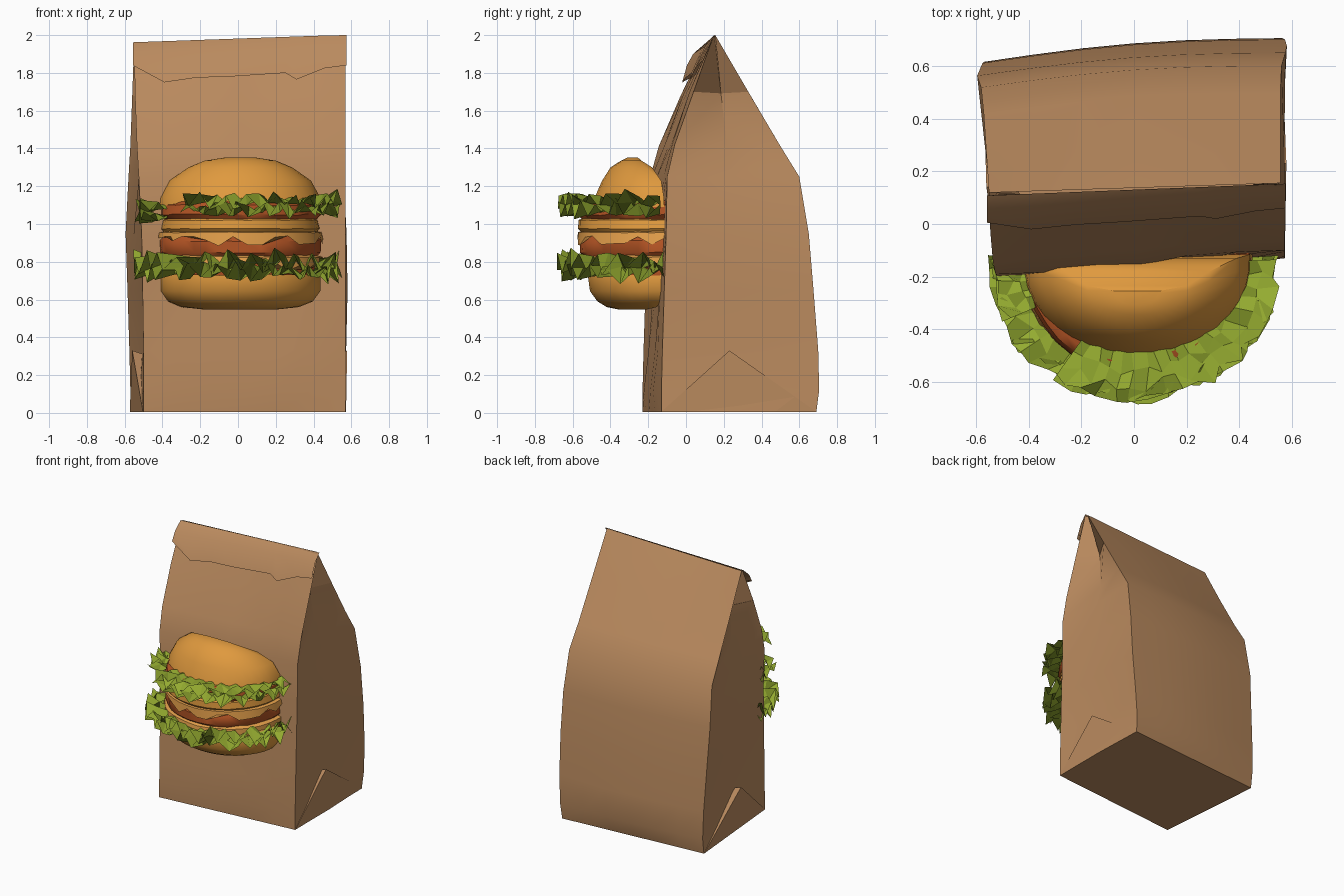
import bpy, bmesh, math, random

if "Cube" in bpy.data.objects:
    bpy.data.objects.remove(bpy.data.objects["Cube"])

random.seed(4)


def material(name, col):
    m = bpy.data.materials.new(name)
    m.diffuse_color = (*col, 1)
    m.use_nodes = True
    m.node_tree.nodes["Principled BSDF"].inputs["Base Color"].default_value = m.diffuse_color
    return m


PAPER = material("kraft paper", (0.50, 0.26, 0.115))
BUN = material("toasted bun", (0.74, 0.32, 0.048))
CHEESE = material("cheese", (0.78, 0.35, 0.07))
PATTY = material("patty", (0.46, 0.09, 0.018))
LETTUCE = material("lettuce", (0.30, 0.41, 0.03))


def build(name, verts, faces, mat, angle=None):
    me = bpy.data.meshes.new(name)
    me.from_pydata(verts, [], faces)
    bm = bmesh.new()
    bm.from_mesh(me)
    bmesh.ops.recalc_face_normals(bm, faces=bm.faces)
    bm.to_mesh(me)
    bm.free()
    me.materials.append(mat)
    ob = bpy.data.objects.new(name, me)
    bpy.context.collection.objects.link(ob)
    if angle:
        bpy.ops.object.select_all(action='DESELECT')
        ob.select_set(True)
        bpy.context.view_layer.objects.active = ob
        bpy.ops.object.shade_smooth_by_angle(angle=math.radians(angle))
    return ob


def bridge(rings, n, closed=True):
    return [(r * n + i, r * n + (i + 1) % n, (r + 1) * n + (i + 1) % n, (r + 1) * n + i)
            for r in range(rings - 1) for i in range(n if closed else n - 1)]


# --- Paper bag: z, front y and back y of right edge, front-left x, back-left x, gusset inset
LEVELS = [(0.005, -.13, .69, -.50, -.57, 0), (.12, -.13, .705, -.50, -.57, .01),
          (.33, -.125, .70, -.50, -.575, .03), (.65, -.115, .675, -.505, -.585, .01),
          (.95, -.105, .65, -.51, -.595, .0), (1.25, -.10, .60, -.525, -.58, .03),
          (1.42, -.06, .495, -.535, -.57, .08), (1.7, .04, .33, -.545, -.56, .10),
          (2.0, .148, .155, -.55, -.55, .12)]
COLS = 7
verts = []
for k, (z, yf, yb, xf, xb, inset) in enumerate(LEVELS):
    t = z / 2
    drop = .04 * t ** 4                      # left end of the ridge sits lower
    skew = .10 - .06 * t ** 4                # bag is turned a little
    edge = k in (0, len(LEVELS) - 1)
    xr_b = .555 + .025 * math.sin(math.pi * min(t * 1.5, 1))

    def dent():
        return 0 if edge else random.uniform(-.012, .012)

    for i in range(COLS):                    # front panel
        u = i / (COLS - 1)
        verts.append((xf + (.57 - xf) * u, yf - skew * (1 - u) + dent() * (0 < u < 1),
                      z - drop * (1 - u)))
    verts.append((.57 - inset, (yf + yb) / 2, z - .01 * t))
    for i in range(COLS):                    # back panel
        u = 1 - i / (COLS - 1)
        bulge = 0 if edge else .025 * math.sin(math.pi * u)
        verts.append((xb + (xr_b - xb) * u, yb - skew * .9 * (1 - u) + bulge,
                      z - drop * (1 - u)))
    verts.append(((xf + xb) / 2 + inset, (yf + yb) / 2 - skew, z - drop - .01 * t))
n = 2 * COLS + 2
build("paper_bag", verts, bridge(len(LEVELS), n) + [tuple(range(n))], PAPER, 28)

# --- Triangular folds at the foot of both bag sides
for name, tri in (("right_base_fold", [(.572, -.13, .006), (.56, .69, .006), (.578, .23, .33), (.53, .23, .31)]),
                  ("left_base_fold", [(-.503, -.23, .006), (-.573, .60, .006), (-.56, .14, .33), (-.50, .14, .31)])):
    build(name, tri, [(0, 1, 2), (0, 2, 3), (1, 3, 2)], PAPER)

# --- Folded-over top flap with an uneven hem
HEM = [(-.557, 1.84), (-.39, 1.75), (-.22, 1.775), (-.05, 1.78), (.25, 1.80),
       (.31, 1.765), (.46, 1.825), (.575, 1.84)]
rows = [[], [], [], []]
for x, zb in HEM:
    u = (x + .557) / 1.132
    top, ridge = 1.962 + .04 * u, .105 + .045 * u

    def paper_y(z):
        return ridge - .37 * (top - z)
    lift = .055 - .025 * u
    rows[0].append((x, ridge + .003, min(top, 2)))
    rows[1].append((x, paper_y(top - .06) - lift * .8, top - .06))
    rows[2].append((x, paper_y(zb) - lift, zb))
    rows[3].append((x, paper_y(zb) - .004, zb + .025))
build("top_flap", sum(rows, []), bridge(4, len(HEM), False), PAPER, 25)

# --- Burger layers: half discs standing out of the bag front
SEG = 20


def half_disc(name, rows, mat, wobble=0.0, droop=0.0, cx=.012):
    """rows = (z, half width, depth, centre y); droop hangs corners off the last row."""
    verts = []
    for k, (z, rx, ry, cy) in enumerate(rows):
        for i in range(SEG):
            a = math.pi - .1 + (math.pi + .2) * i / (SEG - 1)
            s = 1 + random.uniform(-wobble, wobble)
            hang = droop * random.random() ** 2 if k == len(rows) - 1 else 0
            verts.append((cx + rx * s * math.cos(a), cy + ry * s * math.sin(a),
                          z - hang + random.uniform(-wobble, wobble) * .3))
    last = (len(rows) - 1) * SEG
    faces = bridge(len(rows), SEG) + [tuple(range(SEG)), tuple(range(last, last + SEG))]
    return build(name, verts, faces, mat, 40)


half_disc("bottom_bun", [(.77, .41, .36, -.15), (.72, .425, .37, -.15), (.645, .425, .36, -.15),
                         (.59, .385, .31, -.16), (.56, .31, .24, -.18), (.548, .2, .14, -.22)], BUN)
half_disc("lower_patty", [(.82, .41, .39, -.15), (.79, .43, .41, -.15), (.73, .42, .40, -.15)], PATTY, .015)
half_disc("lower_cheese", [(.835, .41, .39, -.15), (.825, .435, .415, -.15),
                           (.80, .44, .42, -.15)], CHEESE, .01, .07)
half_disc("middle_patty", [(.94, .40, .38, -.15), (.91, .425, .41, -.15), (.85, .425, .41, -.15),
                           (.82, .40, .39, -.15)], PATTY, .015)
half_disc("middle_cheese", [(.965, .40, .38, -.15), (.955, .43, .42, -.15),
                            (.935, .437, .425, -.15)], CHEESE, .008, .06)
half_disc("middle_bun", [(1.04, .38, .38, -.15), (1.02, .41, .42, -.15), (.975, .42, .425, -.15),
                         (.95, .40, .40, -.15)], BUN, .006)
half_disc("upper_patty", [(1.12, .38, .38, -.15), (1.10, .42, .41, -.15), (1.05, .425, .42, -.15),
                          (1.025, .40, .40, -.15)], PATTY, .015)
half_disc("top_bun", [(1.352, .08, .05, -.26), (1.335, .19, .10, -.245), (1.30, .275, .20, -.20),
                      (1.23, .375, .285, -.16), (1.14, .425, .335, -.15), (1.09, .43, .35, -.15)], BUN)


# --- Ruffled lettuce: crumpled flat-faced ribbons around the half discs
def lettuce(name, z, a0, a1, n, height):
    radii = (.72, .98, 1.12, 1.25)
    verts, faces = [], []
    for layer in range(2):
        base = len(verts)
        for k, r in enumerate(radii):
            for i in range(n):
                a = a0 + (a1 - a0) * (i + (random.uniform(-.35, .35) if 0 < i < n - 1 else 0)) / (n - 1)
                rr = r + random.uniform(-.06, .06) * (k > 0)
                wave = (-1) ** (i + k + layer) * random.uniform(.3, 1) * height * k / 3
                verts.append((.43 * rr * math.cos(a), -.16 + .405 * rr * math.sin(a),
                              z + (layer - .5) * .05 + wave))
        faces += [tuple(base + v for v in f) for f in bridge(len(radii), n, False)]
    build(name, verts, faces, LETTUCE)


lettuce("lower_lettuce", .775, math.pi - .08, 2 * math.pi + .08, 27, .075)
lettuce("upper_lettuce", 1.105, math.pi + .98, 2 * math.pi + .05, 20, .06)
lettuce("upper_lettuce_left", 1.065, math.pi - .05, math.pi + .42, 6, .05)
